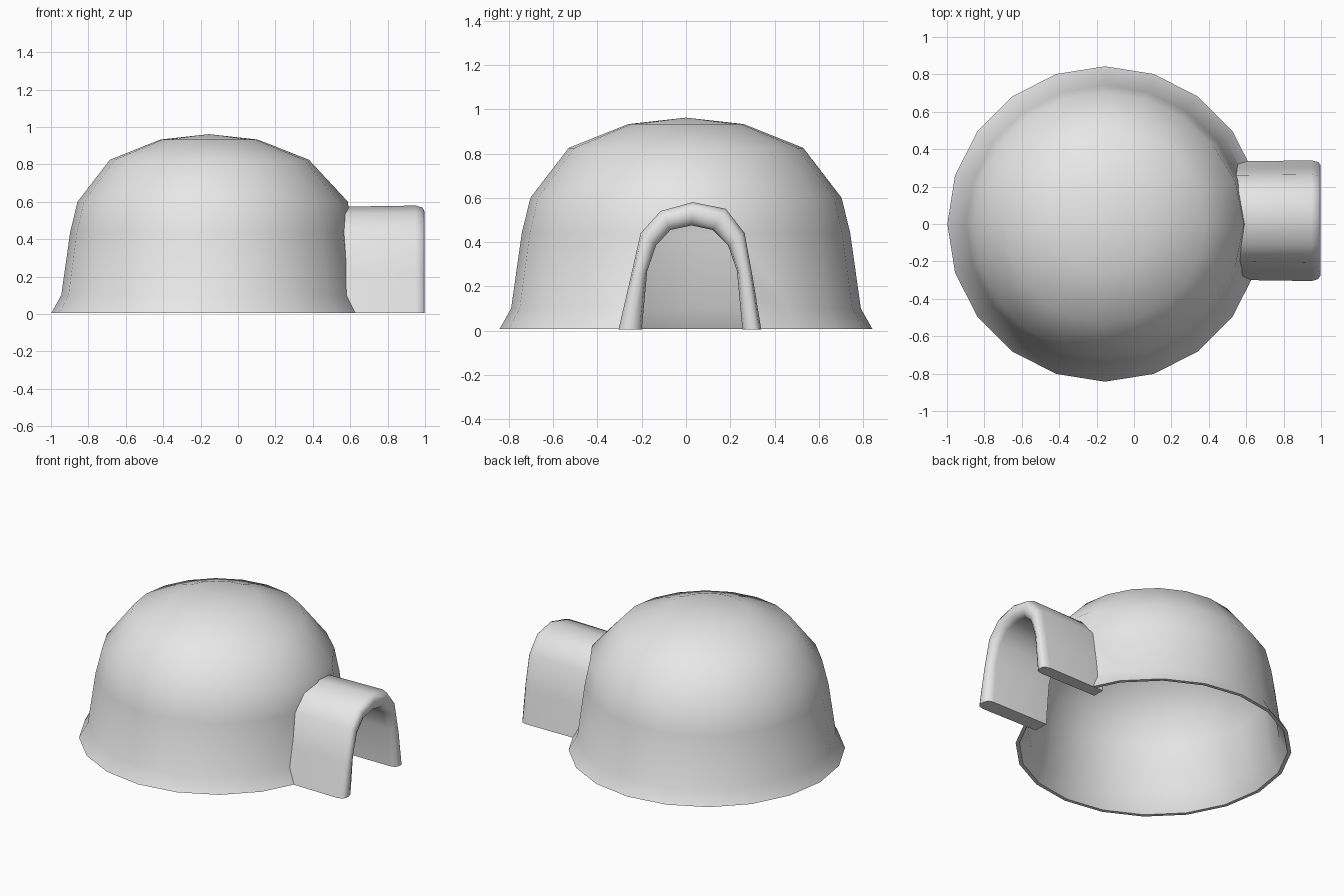
import bpy, bmesh, math

if "Cube" in bpy.data.objects:
    bpy.data.objects.remove(bpy.data.objects["Cube"])

snow = bpy.data.materials.new("snow_white")
snow.diffuse_color = (0.8, 0.8, 0.8, 1)
snow.use_nodes = True
snow.node_tree.nodes["Principled BSDF"].inputs["Base Color"].default_value = snow.diffuse_color


def make_object(name, bm):
    bmesh.ops.recalc_face_normals(bm, faces=bm.faces)
    mesh = bpy.data.meshes.new(name)
    bm.to_mesh(mesh)
    bm.free()
    mesh.materials.append(snow)
    obj = bpy.data.objects.new(name, mesh)
    bpy.context.collection.objects.link(obj)
    return obj


def activate(obj):
    bpy.ops.object.select_all(action='DESELECT')
    obj.select_set(True)
    bpy.context.view_layer.objects.active = obj


def smooth(obj, angle):
    activate(obj)
    bpy.ops.object.shade_smooth_by_angle(angle=math.radians(angle))


# Dome: 20-sided thin shell with flared skirt, open underneath
CX, SIDES = -0.155, 20
outer = [(0.843, 0.006), (0.79, 0.1), (0.742, 0.44), (0.703, 0.6),
         (0.53, 0.825), (0.26, 0.933)]
inner = [(0.23, 0.912), (0.51, 0.805), (0.68, 0.59), (0.72, 0.435),
         (0.768, 0.105), (0.82, 0.006)]


def bulge(angle, z):
    # the wall swells a little above the doorway
    near = max(0, math.cos(angle)) ** 6
    return 0.04 * near * max(0, 1 - abs(z - 0.6) / 0.25)


bm = bmesh.new()
rings = []
for r, z in outer + inner:
    ring = []
    for i in range(SIDES):
        a = 2 * math.pi * i / SIDES
        rr = r + bulge(a, z)
        ring.append(bm.verts.new((CX + rr * math.cos(a), rr * math.sin(a), z)))
    rings.append(ring)
n = len(outer)
pairs = [(k, k + 1) for k in range(len(rings) - 1) if k != n - 1]
pairs.append((len(rings) - 1, 0))
for p, q in pairs:
    for i in range(SIDES):
        j = (i + 1) % SIDES
        bm.faces.new((rings[p][i], rings[p][j], rings[q][j], rings[q][i]))
for ring, z in ((rings[n - 1], 0.962), (rings[n], 0.938)):
    tip = bm.verts.new((CX, 0, z))
    for i in range(SIDES):
        bm.faces.new((ring[i], ring[(i + 1) % SIDES], tip))
dome = make_object("dome", bm)

# Entrance arch cross-sections (y, z)
arch_out = [(-0.305, 0.005), (-0.255, 0.22), (-0.205, 0.44), (-0.115, 0.54),
            (0.03, 0.58), (0.18, 0.55), (0.265, 0.44), (0.305, 0.22), (0.34, 0.005)]
arch_in = [(-0.2, 0.005), (-0.175, 0.27), (-0.135, 0.385), (-0.07, 0.455),
           (0.025, 0.475), (0.12, 0.455), (0.19, 0.385), (0.23, 0.27), (0.255, 0.005)]


def arch(t):
    return [(a[0] + (b[0] - a[0]) * t, a[1] + (b[1] - a[1]) * t)
            for a, b in zip(arch_out, arch_in)]


# Doorway cut through the dome wall
bm = bmesh.new()
shape = [(y, z if z > 0.1 else -0.1) for y, z in arch(0.6)]
ends = [[bm.verts.new((x, y, z)) for y, z in shape] for x in (0.2, 1.2)]
for e in ends:
    bm.faces.new(e)
for i in range(len(shape)):
    j = (i + 1) % len(shape)
    bm.faces.new((ends[0][i], ends[0][j], ends[1][j], ends[1][i]))
cutter = make_object("doorway_cutter", bm)
cutter.hide_render = True
mod = dome.modifiers.new("doorway", 'BOOLEAN')
mod.operation = 'DIFFERENCE'
mod.solver = 'EXACT'
mod.object = cutter
activate(dome)
bpy.ops.object.modifier_apply(modifier=mod.name)
bpy.data.objects.remove(cutter)
smooth(dome, 55)

# Entrance tunnel: arch swept along x with a rounded front lip
bm = bmesh.new()
section = [(0.53, 0.06), (0.95, 0.0), (0.985, 0.1), (0.998, 0.3),
           (0.998, 0.6), (0.985, 0.9), (0.95, 1.0), (0.53, 1.0)]
loops = [[bm.verts.new((x, y, z)) for y, z in arch(t)] for x, t in section]
for k in range(len(loops)):
    a, b = loops[k], loops[(k + 1) % len(loops)]
    for i in range(len(a) - 1):
        bm.faces.new((a[i], a[i + 1], b[i + 1], b[i]))
bm.faces.new([l[0] for l in loops])
bm.faces.new([l[-1] for l in loops])
tunnel = make_object("entrance_tunnel", bm)
smooth(tunnel, 60)
